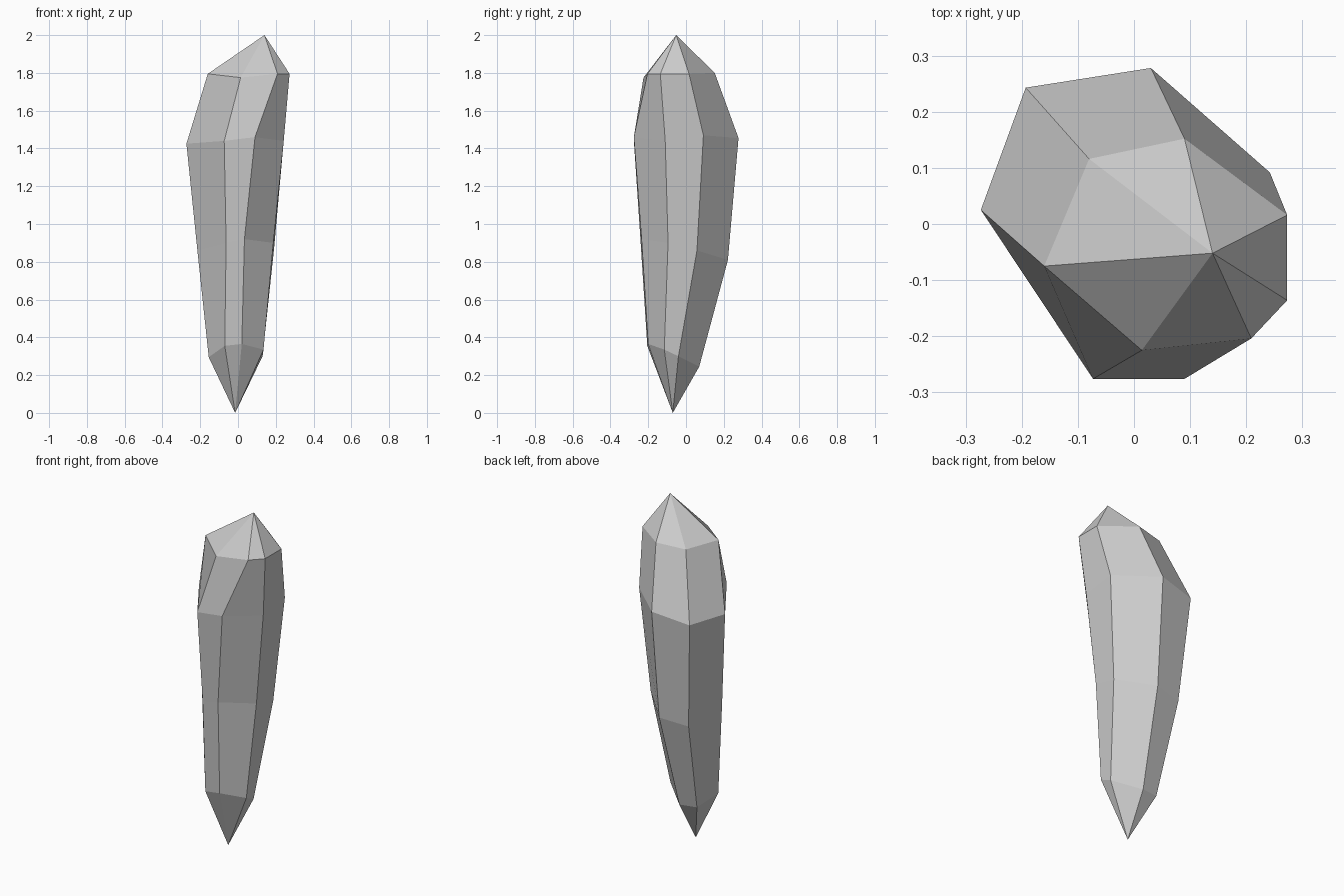
import bpy, bmesh

# Irregular seven-sided crystal: four hand-placed rings between two points
tip_low = (-0.015, -0.07, 0.0)
tip_high = (0.14, -0.052, 2.0)
rings = [
    # lower shoulder
    [(-.155, -.08, .295), (-.11, .055, .25), (-.005, .07, .245), (.13, -.04, .30),
     (.135, -.115, .335), (.02, -.20, .365), (-.07, -.205, .355)],
    # waist
    [(-.215, -.03, .86), (-.15, .19, .79), (.02, .222, .81), (.19, .058, .86),
     (.187, -.095, .90), (.034, -.235, .92), (-.063, -.24, .90)],
    # widest ring
    [(-.273, .025, 1.425), (-.193, .243, 1.42), (.03, .278, 1.455), (.242, .092, 1.47),
     (.242, -.11, 1.44), (.09, -.276, 1.46), (-.073, -.276, 1.44)],
    # upper shoulder
    [(-.16, -.075, 1.795), (-.08, .116, 1.79), (.09, .152, 1.80), (.273, .016, 1.795),
     (.273, -.136, 1.795), (.209, -.204, 1.795), (.014, -.225, 1.775)],
]

bm = bmesh.new()
loops = [[bm.verts.new(p) for p in ring] for ring in rings]
low, high = bm.verts.new(tip_low), bm.verts.new(tip_high)
n = len(rings[0])

# Pointed ends and long side facets
for i in range(n):
    j = (i + 1) % n
    bm.faces.new((low, loops[0][i], loops[0][j]))
    bm.faces.new((high, loops[-1][j], loops[-1][i]))
    for a, b in zip(loops, loops[1:]):
        bm.faces.new((a[i], b[i], b[j], a[j]))
bmesh.ops.recalc_face_normals(bm, faces=bm.faces)

mesh = bpy.data.meshes.new("crystal")
bm.to_mesh(mesh)
bm.free()
bpy.context.collection.objects.link(bpy.data.objects.new("crystal", mesh))
